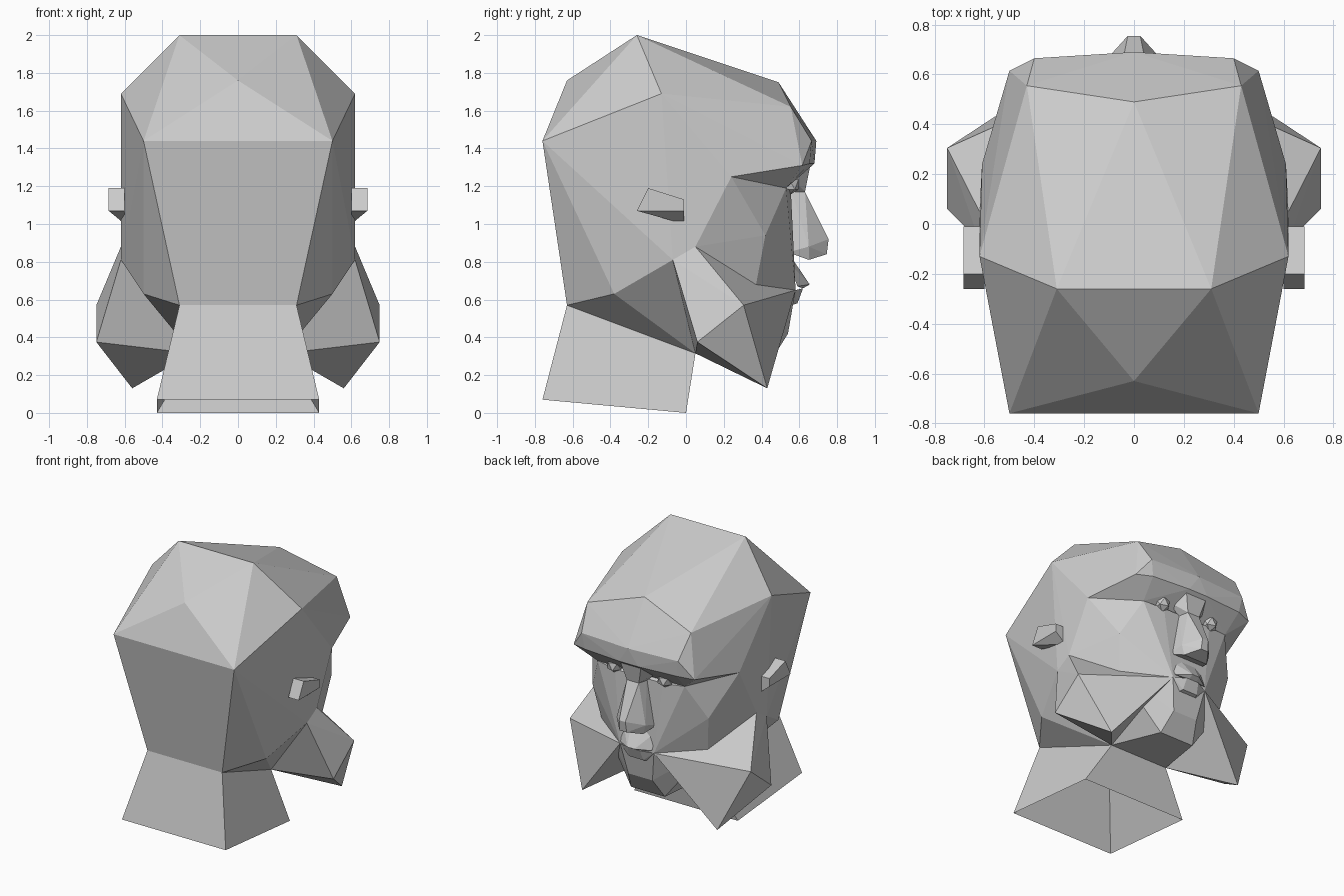
import bpy
import bmesh
from mathutils import Vector

default_cube = bpy.data.objects.get("Cube")
if default_cube:
    bpy.data.objects.remove(default_cube, do_unlink=True)

# One plaster grey for the whole bust
plaster = bpy.data.materials.new("plaster_grey")
plaster.use_nodes = True
plaster.diffuse_color = (0.6, 0.6, 0.6, 1)
plaster.node_tree.nodes["Principled BSDF"].inputs["Base Color"].default_value = plaster.diffuse_color


def mirrored(point):
    return Vector((-point[0], point[1], point[2]))


def finish(name, bm):
    """Turn a bmesh into a flat-shaded plaster object."""
    bmesh.ops.recalc_face_normals(bm, faces=bm.faces)
    mesh = bpy.data.meshes.new(name)
    bm.to_mesh(mesh)
    bm.free()
    mesh.materials.append(plaster)
    part = bpy.data.objects.new(name, mesh)
    bpy.context.collection.objects.link(part)
    return part


def faceted(name, points):
    """Wrap a faceted solid around its corner points."""
    bm = bmesh.new()
    for point in points:
        bm.verts.new(point)
    bmesh.ops.remove_doubles(bm, verts=bm.verts, dist=0.001)
    hull = bmesh.ops.convex_hull(bm, input=bm.verts)
    loose = set(hull["geom_interior"]) | set(hull["geom_unused"])
    loose_verts = [item for item in loose if isinstance(item, bmesh.types.BMVert)]
    bmesh.ops.delete(bm, geom=loose_verts, context="VERTS")
    return finish(name, bm)


def central(name, points):
    """A solid that straddles the middle of the head."""
    return faceted(name, list(points) + [mirrored(point) for point in points])


def paired(name, points):
    """Two matching solids, one on each side."""
    faceted("left_" + name, points)
    faceted("right_" + name, [mirrored(point) for point in points])


# Landmarks shared by neighbouring parts
crown = (0.31, -0.26, 2.0)
crown_side = (0.62, -0.13, 1.69)
skull_back = (0.5, -0.76, 1.44)
nape = (0.31, -0.63, 0.57)
skull_base = (0.5, -0.38, 0.63)
jaw_hinge = (0.62, -0.07, 0.81)
cheek_back = (0.62, 0.05, 0.88)
throat = (0.24, 0.05, 0.315)
hairline_middle = (0, 0.49, 1.75)
hairline_corner = (0.43, 0.555, 1.62)
temple = (0.61, 0.24, 1.25)
eye_corner = (0.36, 0.53, 1.19)
cheek_bone = (0.48, 0.42, 0.94)
cheek_low = (0.44, 0.37, 0.675)
mouth_corner = (0.14, 0.58, 0.65)

# Skull
central("skull", [
    crown, crown_side, skull_back, (0, -0.63, 1.76), nape, skull_base,
    jaw_hinge, cheek_back, throat, hairline_middle, hairline_corner, temple,
])

# Forehead with the overhanging brow
brow_end = (0.5, 0.615, 1.31)
central("forehead", [
    hairline_middle, hairline_corner, temple, crown_side, brow_end, eye_corner,
    (0.4, 0.665, 1.44), (0, 0.69, 1.44), (0.38, 0.655, 1.32), (0.08, 0.68, 1.32),
])

# Face mask, from the eye sockets down to the mouth
central("face", [
    temple, eye_corner, cheek_back, cheek_bone, cheek_low, throat,
    (0.2, 0.555, 1.18), (0.18, 0.555, 0.82), mouth_corner,
])

# Chin
central("chin", [
    throat, mouth_corner, cheek_low, (0.14, 0.45, 0.275), (0.1, 0.54, 0.42),
])

# Flared jaw flaps
paired("jaw_flap", [
    jaw_hinge, cheek_back, (0.75, 0.305, 0.57), (0.75, 0.06, 0.375),
    (0.56, 0.43, 0.13), cheek_low, mouth_corner, throat,
])

# Nose with its bridge and wings
central("nose", [
    (0.05, 0.63, 1.17), (0.06, 0.55, 1.2), (0.025, 0.755, 0.92),
    (0.03, 0.745, 0.84), (0.12, 0.65, 0.88), (0.1, 0.65, 0.81), (0.14, 0.54, 0.85),
])
central("nose_bridge", [
    (0.09, 0.66, 1.32), (0.05, 0.63, 1.17), (0.15, 0.55, 1.25), (0.06, 0.55, 1.16),
])

# Lips
central("upper_lip", [
    (0.06, 0.56, 0.82), (0.14, 0.54, 0.8), (0.03, 0.655, 0.68),
    (0.13, 0.59, 0.67), (0.03, 0.62, 0.66),
])
central("lower_lip", [
    (0.05, 0.62, 0.66), mouth_corner, (0.06, 0.59, 0.58), (0.1, 0.5, 0.55),
])

# Ears: an outer rim joined to a wider root
rim = [(-0.2, 1.19), (-0.01, 1.13), (-0.01, 1.07), (-0.26, 1.07)]
paired("ear", [(side, y, z) for side in (0.685, 0.6) for y, z in rim] + [(0.6, -0.01, 1.0)])

# Eyeballs
for side, label in ((1, "left_eye"), (-1, "right_eye")):
    eye = bmesh.new()
    bmesh.ops.create_icosphere(eye, subdivisions=1, radius=0.06)
    bmesh.ops.translate(eye, verts=eye.verts, vec=(side * 0.21, 0.545, 1.21))
    finish(label, eye)

# Neck: a four-sided tube, open below
neck = bmesh.new()
rings = []
for back, front in ((nape, throat), ((0.43, -0.76, 0.07), (0.43, 0, 0))):
    corners = [back, front, mirrored(front), mirrored(back)]
    rings.append([neck.verts.new(corner) for corner in corners])
top, bottom = rings
for i in range(len(top)):
    j = (i + 1) % len(top)
    neck.faces.new((top[i], top[j], bottom[j], bottom[i]))
finish("neck", neck)
